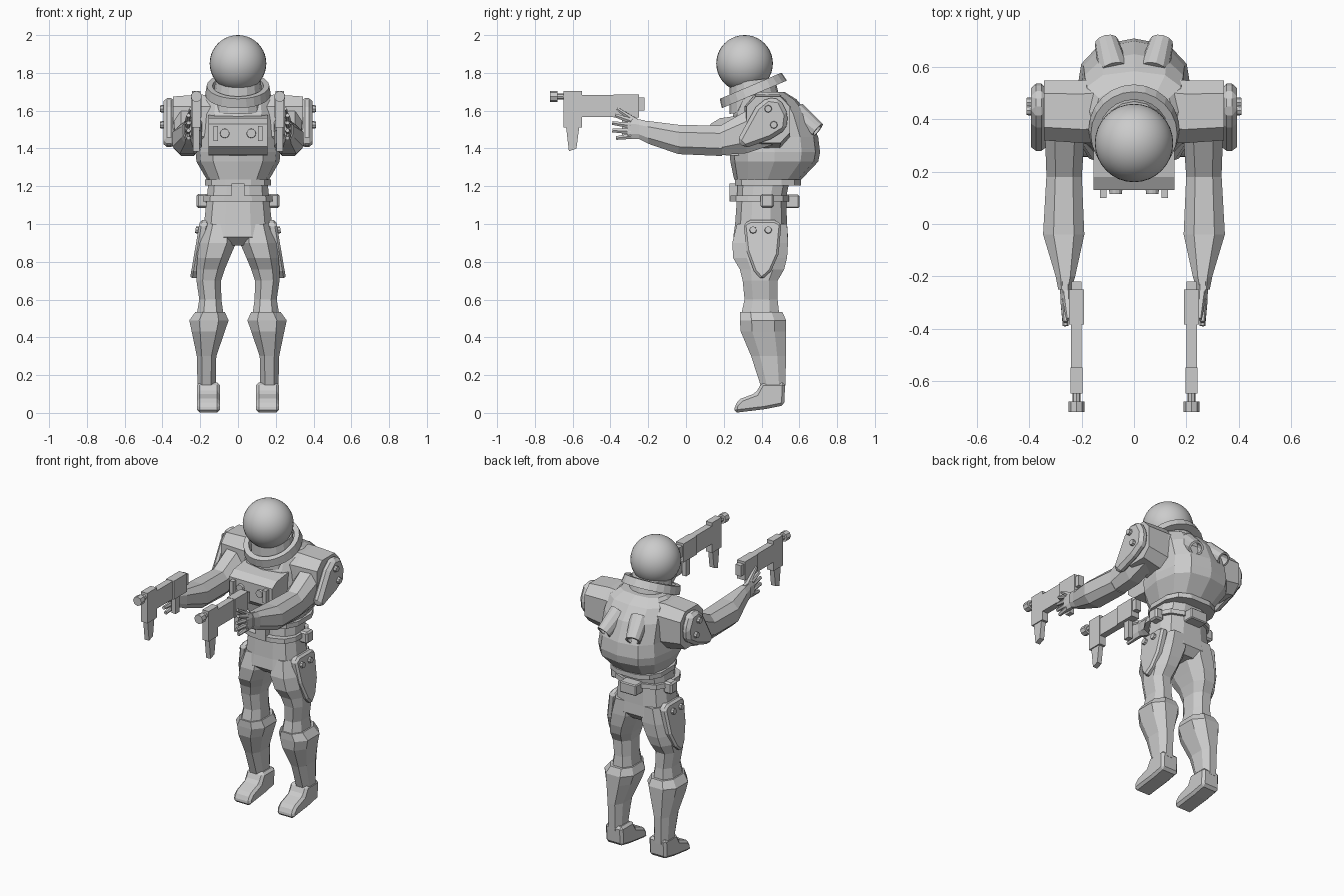
import bpy, bmesh
from math import sin, cos, pi, radians
from mathutils import Vector, Matrix

def finish(name, bm, mirror=False, bevel=0, smooth=False):
    bmesh.ops.recalc_face_normals(bm, faces=bm.faces)
    me = bpy.data.meshes.new(name)
    bm.to_mesh(me)
    bm.free()
    ob = bpy.data.objects.new(name, me)
    bpy.context.collection.objects.link(ob)
    if smooth:
        for p in me.polygons:
            p.use_smooth = True
    if bevel:
        m = ob.modifiers.new("bevel", 'BEVEL')
        m.width, m.segments = bevel, 1
    if mirror:
        m = ob.modifiers.new("mirror", 'MIRROR')
        m.use_mirror_merge = False
    return ob

def skin(bm, rings, closed=False):
    n = len(rings[0])
    pairs = list(zip(rings, rings[1:])) + ([(rings[-1], rings[0])] if closed else [])
    for a, b in pairs:
        for i in range(n):
            bm.faces.new((a[i], a[(i + 1) % n], b[(i + 1) % n], b[i]))
    if not closed:
        bm.faces.new(rings[0])
        bm.faces.new(rings[-1])

def loft(name, axis, secs, n=8, e=.8, phase=.5, mirror=False, bevel=0):
    """Each section: position on axis, then min/max on the other two axes."""
    shape = []
    for i in range(n):
        a = 2 * pi * (i + phase) / n
        c, s = cos(a), sin(a)
        shape.append((abs(c) ** e * (1 if c > 0 else -1), abs(s) ** e * (1 if s > 0 else -1)))
    mu, mv = max(p[0] for p in shape), max(p[1] for p in shape)
    bm, rings = bmesh.new(), []
    for t, a0, a1, b0, b1 in secs:
        ring = []
        for u, v in shape:
            p = [(a0 + a1) / 2 + u / mu * (a1 - a0) / 2, (b0 + b1) / 2 + v / mv * (b1 - b0) / 2]
            p.insert("xyz".index(axis), t)
            ring.append(bm.verts.new(p))
        rings.append(ring)
    skin(bm, rings)
    return finish(name, bm, mirror, bevel)

def prism(name, pts, x0, x1, mirror=False, bevel=0, lean=0, zref=0):
    """Extrude a (y, z) outline along x; lean shifts x outward going down."""
    bm = bmesh.new()
    skin(bm, [[bm.verts.new((x + lean * (zref - z), y, z)) for y, z in pts] for x in (x0, x1)])
    return finish(name, bm, mirror, bevel)

def box(name, x0, x1, y0, y1, z0, z1, mirror=False, bevel=0):
    return prism(name, [(y0, z0), (y1, z0), (y1, z1), (y0, z1)], x0, x1, mirror, bevel)

def rod(name, p, q, r1, r2, n=8, mirror=True, hollow=0):
    p, q = Vector(p), Vector(q)
    bm = bmesh.new()
    rot = (q - p).to_track_quat('Z', 'Y')
    prof = [(p, r1), (q, r2)]
    if hollow:
        prof += [(q, r2 * .72), (q + (p - q) * hollow, r2 * .65)]
    rings = [[bm.verts.new(c + rot @ Vector((r * cos(2 * pi * i / n), r * sin(2 * pi * i / n), 0)))
              for i in range(n)] for c, r in prof]
    skin(bm, rings)
    return finish(name, bm, mirror)

# Helmet, neck and tilted collar
bm = bmesh.new()
bmesh.ops.create_uvsphere(bm, u_segments=32, v_segments=20, radius=.15,
                          matrix=Matrix.Translation((0, .31, 1.85)))
finish("helmet", bm, smooth=True)
rod("neck", (0, .37, 1.6), (0, .35, 1.76), .14, .12, 16, False)
bm = bmesh.new()
M = Matrix.Translation((0, .362, 1.686)) @ Matrix.Rotation(radians(23), 4, 'X')
skin(bm, [[bm.verts.new(M @ Vector((r * .93 * cos(2 * pi * i / 24), r * sin(2 * pi * i / 24), h)))
           for i in range(24)] for r, h in [(.14, 0), (.187, 0), (.178, .05), (.145, .05)]], True)
finish("collar", bm)

# Torso with bulging back
loft("torso", 'z', [(1.235, -.165, .165, .255, .61), (1.33, -.22, .22, .235, .70),
                    (1.38, -.225, .225, .23, .71), (1.46, -.215, .215, .23, .70),
                    (1.58, -.21, .21, .25, .65), (1.66, -.20, .20, .29, .585),
                    (1.70, -.15, .15, .33, .52)], n=12, e=.75, phase=0)
prism("chest_panel", [(.32, 1.58), (.18, 1.56), (.13, 1.53), (.13, 1.41), (.18, 1.365), (.32, 1.36)],
      -.155, .155)
rod("chest_dial", (.07, .14, 1.48), (.07, .115, 1.48), .026, .024, 12)
box("chest_bar", .105, .13, .1, .14, 1.44, 1.52, True)
rod("back_nozzle", (.075, .58, 1.59), (.105, .695, 1.495), .06, .046, 12, hollow=.4)

# Waist, belts and pouches
loft("waist_ring", 'z', [(1.205, -.175, .175, .26, .61), (1.235, -.175, .175, .26, .61)], n=12, e=.7)
loft("hips", 'z', [(1.24, -.155, .155, .275, .55), (1.14, -.165, .165, .27, .53),
                   (1.0, -.18, .18, .26, .535), (.93, -.19, .19, .25, .54),
                   (.885, -.08, .08, .30, .50)], n=12, e=.75)
loft("belt", 'z', [(1.12, -.185, .185, .235, .545), (1.15, -.182, .182, .235, .545)], n=12, e=.7)
box("buckle", -.035, .035, .23, .29, 1.12, 1.215)
box("side_pouch", .16, .22, .395, .465, 1.085, 1.16, True, .01)
box("back_pouch", -.06, .06, .52, .6, 1.085, 1.155, False, .006)

# Legs and boots
loft("thigh", 'z', [(1.0, .01, .175, .27, .535), (.90, .01, .205, .245, .54),
                    (.82, .045, .215, .25, .535), (.76, .07, .22, .285, .52),
                    (.70, .09, .22, .30, .485), (.60, .088, .205, .31, .485),
                    (.51, .075, .22, .29, .495)], mirror=True)
loft("shin", 'z', [(.535, .07, .225, .285, .51), (.49, .05, .258, .285, .53),
                   (.43, .07, .245, .29, .53), (.30, .115, .218, .345, .53),
                   (.13, .118, .214, .40, .525)], mirror=True)
prism("boot", [(.255, .0), (.26, .045), (.29, .075), (.37, .105), (.40, .16), (.525, .16),
               (.52, .04), (.42, .02)], .095, .218, True, .015)

# Thigh holsters with studs
prism("holster", [(.305, 1.0), (.34, 1.02), (.47, 1.02), (.505, 1.0), (.49, .84), (.45, .75),
                  (.40, .705), (.36, .75), (.32, .86)], .155, .205, True, .012, lean=.17, zref=1.0)
for y in (.355, .435):
    rod("holster_stud", (.19, y, .965), (.225, y, .97), .022, .018)

# Shoulders and shoulder plates
loft("shoulder", 'x', [(.1, .31, .56, 1.40, 1.68), (.2, .31, .55, 1.40, 1.685),
                       (.345, .32, .55, 1.43, 1.675)], e=.65, mirror=True)
prism("shoulder_plate", [(.27, 1.44), (.37, 1.62), (.43, 1.67), (.50, 1.66), (.54, 1.58),
                         (.53, 1.50), (.45, 1.45), (.31, 1.40)], .335, .395, True, .02)
for y, z in ((.435, 1.61), (.465, 1.525)):
    rod("plate_stud", (.38, y, z), (.412, y, z), .022, .018)

# Arms
loft("upper_arm", 'y', [(.46, .20, .34, 1.42, 1.65), (.32, .19, .34, 1.375, 1.60),
                        (.18, .20, .335, 1.365, 1.52)], mirror=True)
loft("forearm", 'y', [(.19, .20, .335, 1.36, 1.52), (-.04, .19, .348, 1.37, 1.525),
                      (-.20, .225, .30, 1.425, 1.545), (-.25, .24, .29, 1.45, 1.55)], mirror=True)

# Hands with spread fingers
loft("palm", 'y', [(-.22, .24, .285, 1.45, 1.55), (-.31, .245, .28, 1.45, 1.56)], mirror=True)
for z0, y1, z1 in ((1.545, -.375, 1.575), (1.52, -.39, 1.535), (1.49, -.39, 1.495), (1.465, -.37, 1.455)):
    rod("finger", (.265, -.29, z0), (.262, y1, z1), .017, .011, 6)
rod("thumb", (.26, -.26, 1.54), (.25, -.365, 1.61), .018, .01, 6)

# Guns
box("gun_receiver", .192, .248, -.385, -.25, 1.565, 1.685, True)
box("gun_stock", .2, .24, -.25, -.22, 1.6, 1.67, True)
box("gun_fore", .2, .242, -.56, -.38, 1.567, 1.683, True)
box("gun_block", .198, .243, -.648, -.55, 1.51, 1.705, True)
prism("gun_magazine", [(-.635, 1.515), (-.565, 1.515), (-.58, 1.4), (-.62, 1.385)], .205, .237, True)
box("gun_grip", .21, .24, -.34, -.3, 1.45, 1.57, True)
rod("gun_barrel", (.22, -.64, 1.675), (.22, -.69, 1.675), .016, .016)
rod("gun_muzzle", (.22, -.68, 1.675), (.22, -.72, 1.675), .03, .03)
